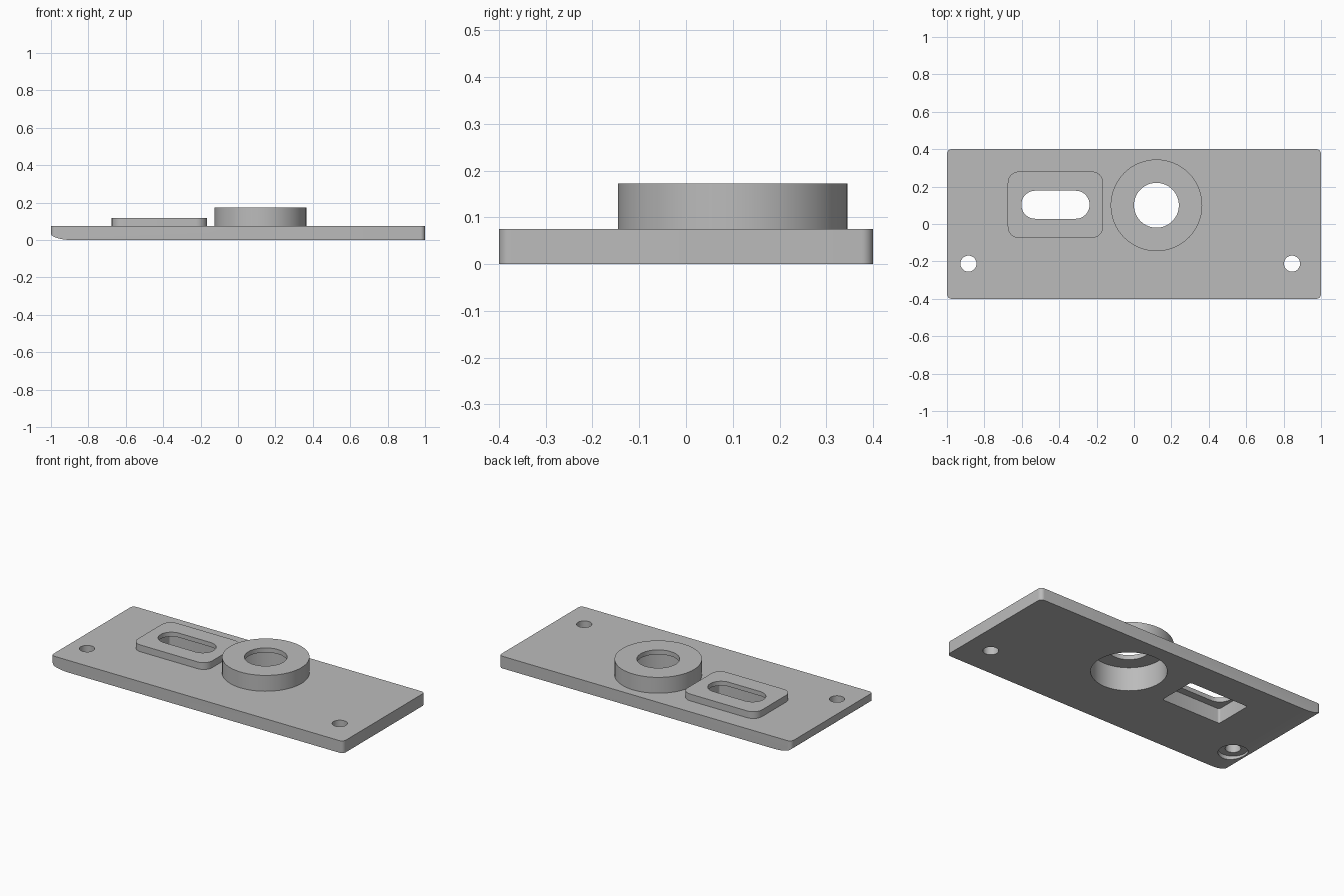
import bpy, bmesh
from math import cos, sin, pi, radians

cube = bpy.data.objects.get("Cube")
if cube:
    bpy.data.objects.remove(cube, do_unlink=True)

grey = bpy.data.materials.new("plain_grey")
grey.use_nodes = True
colour = (0.5, 0.5, 0.5, 1)
grey.diffuse_color = colour
grey.node_tree.nodes["Principled BSDF"].inputs["Base Color"].default_value = colour


def rounded(cx, cy, w, d, r, seg=12):
    """Outline of a rounded rectangle, counter-clockwise."""
    pts = []
    for q, (sx, sy) in enumerate([(1, 1), (-1, 1), (-1, -1), (1, -1)]):
        for i in range(seg + 1):
            a = (q + i / seg) * pi / 2
            pts.append((cx + sx * (w / 2 - r) + r * cos(a),
                        cy + sy * (d / 2 - r) + r * sin(a)))
    return pts


def circle(cx, cy, r, seg=64):
    return [(cx + r * cos(2 * pi * i / seg), cy + r * sin(2 * pi * i / seg))
            for i in range(seg)]


def prism(name, outline, low, high, axis="z"):
    """Extrude an outline along z, or an xz outline along y."""
    bm = bmesh.new()
    put = (lambda p, h: (p[0], p[1], h)) if axis == "z" else (lambda p, h: (p[0], h, p[1]))
    face = bm.faces.new([bm.verts.new(put(p, low)) for p in outline])
    top = bmesh.ops.extrude_face_region(bm, geom=[face])["geom"]
    move = put((0, 0), high - low)
    bmesh.ops.translate(bm, vec=move, verts=[v for v in top if isinstance(v, bmesh.types.BMVert)])
    bmesh.ops.recalc_face_normals(bm, faces=bm.faces)
    mesh = bpy.data.meshes.new(name)
    bm.to_mesh(mesh)
    bm.free()
    mesh.materials.append(grey)
    obj = bpy.data.objects.new(name, mesh)
    bpy.context.collection.objects.link(obj)
    return obj


def combine(target, tool, operation):
    """Apply a boolean and discard the tool."""
    tool.hide_render = True
    mod = target.modifiers.new(tool.name, "BOOLEAN")
    mod.operation, mod.object, mod.solver = operation, tool, "EXACT"
    bpy.context.view_layer.objects.active = target
    bpy.ops.object.modifier_apply(modifier=mod.name)
    bpy.data.objects.remove(tool, do_unlink=True)


PLATE_TOP = 0.075
RING = (0.12, 0.1)
SLOT = (-0.42, 0.103)

# Base plate with rounded upright corners
plate = prism("mounting_plate", rounded(0, 0, 2, 0.8, 0.025, 8), 0, PLATE_TOP)

# Rounded underside at the left-hand end
curve = [(-1 + 0.12 * (1 - cos(t)), 0.035 * (1 - sin(t)))
         for t in [i / 12 * pi / 2 for i in range(13)]]
combine(plate, prism("end_curve_cutter", [(-1.1, 0.035)] + curve + [(-0.88, -0.1), (-1.1, -0.1)],
                     -0.5, 0.5, "y"), "DIFFERENCE")

# Raised ring and raised slot pad
combine(plate, prism("ring_boss", circle(*RING, 0.245), 0.03, 0.173), "UNION")
combine(plate, prism("slot_pad", rounded(*SLOT, 0.51, 0.355, 0.06), 0.03, 0.117), "UNION")

# Openings through the top, wider recesses from below, and screw holes
cuts = [
    ("ring_recess", circle(*RING, 0.21), -0.1, 0.145),
    ("ring_hole", circle(*RING, 0.12), -0.1, 0.3),
    ("slot_recess", rounded(*SLOT, 0.405, 0.24, 0.012, 4), -0.1, 0.09),
    ("slot_hole", rounded(*SLOT, 0.365, 0.15, 0.0749), -0.1, 0.3),
    ("screw_recess", circle(-0.885, -0.212, 0.083, 48), -0.1, 0.025),
]
cuts += [("screw_hole", circle(x, -0.212, 0.043, 40), -0.1, 0.3) for x in (-0.885, 0.845)]
for cut in cuts:
    combine(plate, prism(*cut), "DIFFERENCE")

# Smooth the round walls and keep the edges crisp
bpy.ops.object.select_all(action="DESELECT")
plate.select_set(True)
bpy.context.view_layer.objects.active = plate
bpy.ops.object.shade_smooth_by_angle(angle=radians(30))
